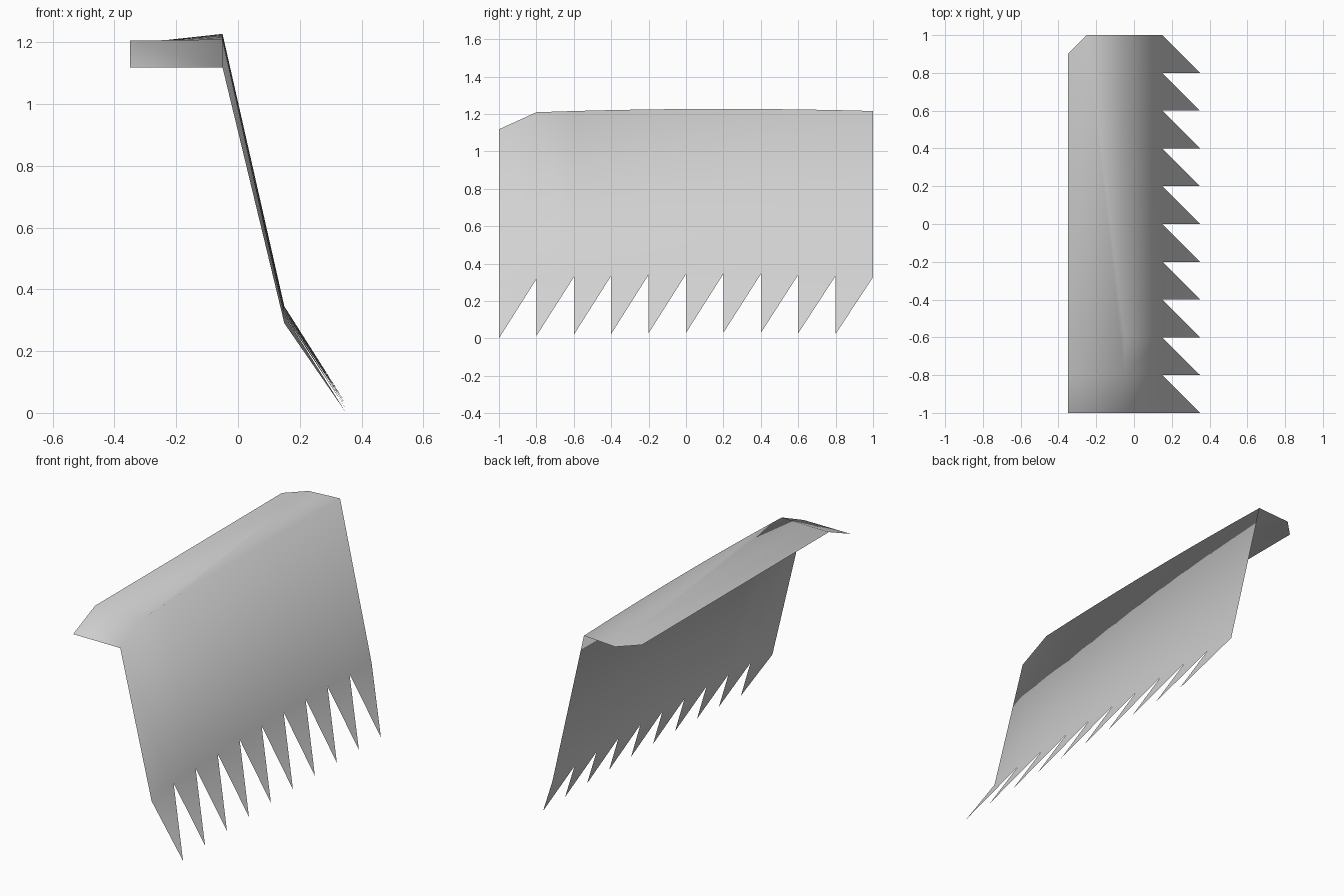
import bpy, bmesh

if "Cube" in bpy.data.objects:
    bpy.data.objects.remove(bpy.data.objects["Cube"])

N = 10                      # number of teeth
STEP = 2.0 / N


def bow(y, peak, drop):
    """Height of a gently bowed line that peaks at y = 0.2."""
    return peak - drop * (y - 0.2) ** 2


bm = bmesh.new()
v = bm.verts.new

# Stations along the length: fold line, tooth roots and tooth tips
fold, root, tip = [], [], []
for i in range(N + 1):
    y = -1 + i * STEP
    end = i == 0            # the first station is bent down
    fold.append(v((-0.05, y, 1.118 if end else bow(y, 1.227, 0.018))))
    root.append(v((0.15, y, 0.29 if end else bow(y, 0.345, 0.028))))
    if i < N:
        tip.append(v((0.35, y, 0.0 if end else bow(y, 0.03, 0.017))))

# Sloping wall and saw teeth
for i in range(N):
    bm.faces.new((fold[i], root[i], root[i + 1], fold[i + 1]))
    bm.faces.new((root[i], tip[i], root[i + 1]))

# Top flange with a bent-down end and one clipped corner
out0 = v((-0.35, -1.0, 1.118))
out1 = v((-0.35, -0.8, 1.205))
out2 = v((-0.35, 0.9, 1.205))
clip = v((-0.25, 1.0, 1.205))
bm.faces.new((fold[0], fold[1], out1, out0))
for i in range(1, N):
    bm.faces.new((fold[i], fold[i + 1], clip))
bm.faces.new((fold[1], clip, out1))
bm.faces.new((clip, out2, out1))

for f in bm.faces:
    f.smooth = True

mesh = bpy.data.meshes.new("toothed_sheet")
bm.to_mesh(mesh)
bm.free()

# Single grey colour
grey = bpy.data.materials.new("light grey")
grey.diffuse_color = (0.64, 0.64, 0.64, 1)
grey.use_nodes = True
grey.node_tree.nodes["Principled BSDF"].inputs["Base Color"].default_value = grey.diffuse_color
mesh.materials.append(grey)

sheet = bpy.data.objects.new("toothed_sheet", mesh)
bpy.context.collection.objects.link(sheet)
